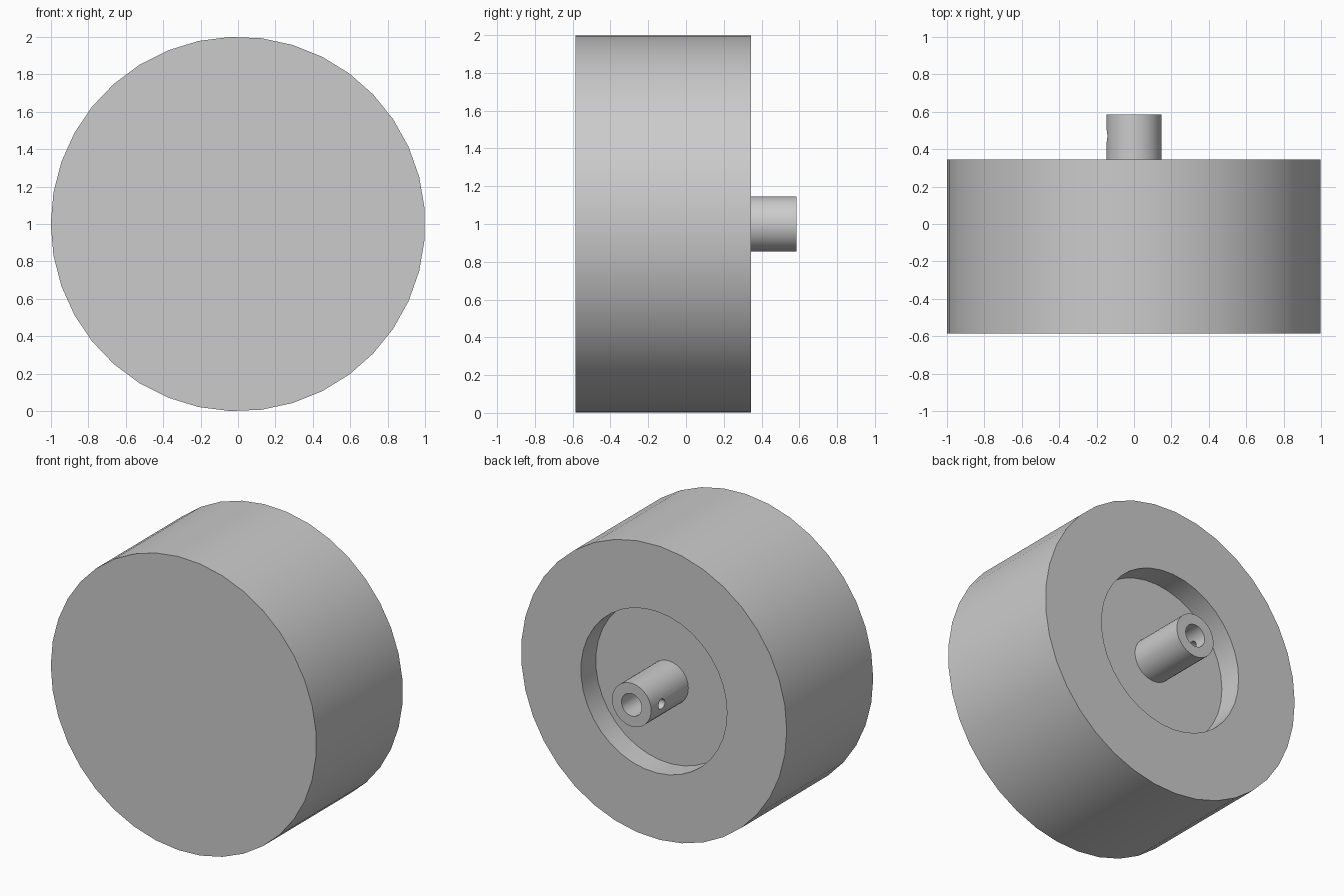
import bpy, bmesh, math
from mathutils import Matrix, Vector

SIDES = 37
CENTRE = Vector((0, 0, 1))

cube = bpy.data.objects.get("Cube")
if cube:
    bpy.data.objects.remove(cube, do_unlink=True)

grey = bpy.data.materials.new("plain grey")
grey.use_nodes = True
grey.diffuse_color = (0.6, 0.6, 0.6, 1)
grey.node_tree.nodes["Principled BSDF"].inputs["Base Color"].default_value = (0.6, 0.6, 0.6, 1)


def add_object(name, bm):
    bmesh.ops.recalc_face_normals(bm, faces=bm.faces)
    mesh = bpy.data.meshes.new(name)
    bm.to_mesh(mesh)
    bm.free()
    mesh.materials.append(grey)
    obj = bpy.data.objects.new(name, mesh)
    bpy.context.collection.objects.link(obj)
    return obj


def lathe(name, profile, closed=False):
    """Turn a (radius, y) profile around the wheel axis."""
    bm = bmesh.new()
    verts = [bm.verts.new((-r, y, CENTRE.z)) for r, y in profile]
    edges = [bm.edges.new(pair) for pair in zip(verts, verts[1:])]
    if closed:
        edges.append(bm.edges.new((verts[-1], verts[0])))
    bmesh.ops.spin(bm, geom=verts + edges, cent=CENTRE, axis=(0, 1, 0),
                   angle=math.tau, steps=SIDES)
    bmesh.ops.remove_doubles(bm, verts=bm.verts, dist=0.0005)
    return add_object(name, bm)


def smooth(obj):
    bpy.ops.object.select_all(action="DESELECT")
    obj.select_set(True)
    bpy.context.view_layer.objects.active = obj
    bpy.ops.object.shade_smooth_by_angle(angle=math.radians(30))


# Wheel body with a round recess in the back
wheel = lathe("wheel_body", [(0, -0.585), (1, -0.585), (1, 0.345),
                             (0.55, 0.345), (0.55, 0.185), (0, 0.185)])

# Hollow hub standing in the recess
hub = lathe("hub_tube", [(0.147, 0.185), (0.147, 0.585),
                         (0.076, 0.585), (0.076, 0.185)], closed=True)

# Set screw hole through one wall of the hub
bm = bmesh.new()
bmesh.ops.create_cone(bm, cap_ends=True, segments=24, radius1=0.034, radius2=0.034, depth=0.3,
                      matrix=Matrix.Translation((-0.15, 0.47, 1)) @ Matrix.Rotation(math.pi / 2, 4, "Y"))
cutter = add_object("screw_hole_cutter", bm)
cutter.hide_render = True
cut = hub.modifiers.new("screw hole", "BOOLEAN")
cut.operation = "DIFFERENCE"
cut.solver = "EXACT"
cut.object = cutter
bpy.context.view_layer.objects.active = hub
bpy.ops.object.modifier_apply(modifier=cut.name)
bpy.data.objects.remove(cutter, do_unlink=True)

for part in (wheel, hub):
    smooth(part)
